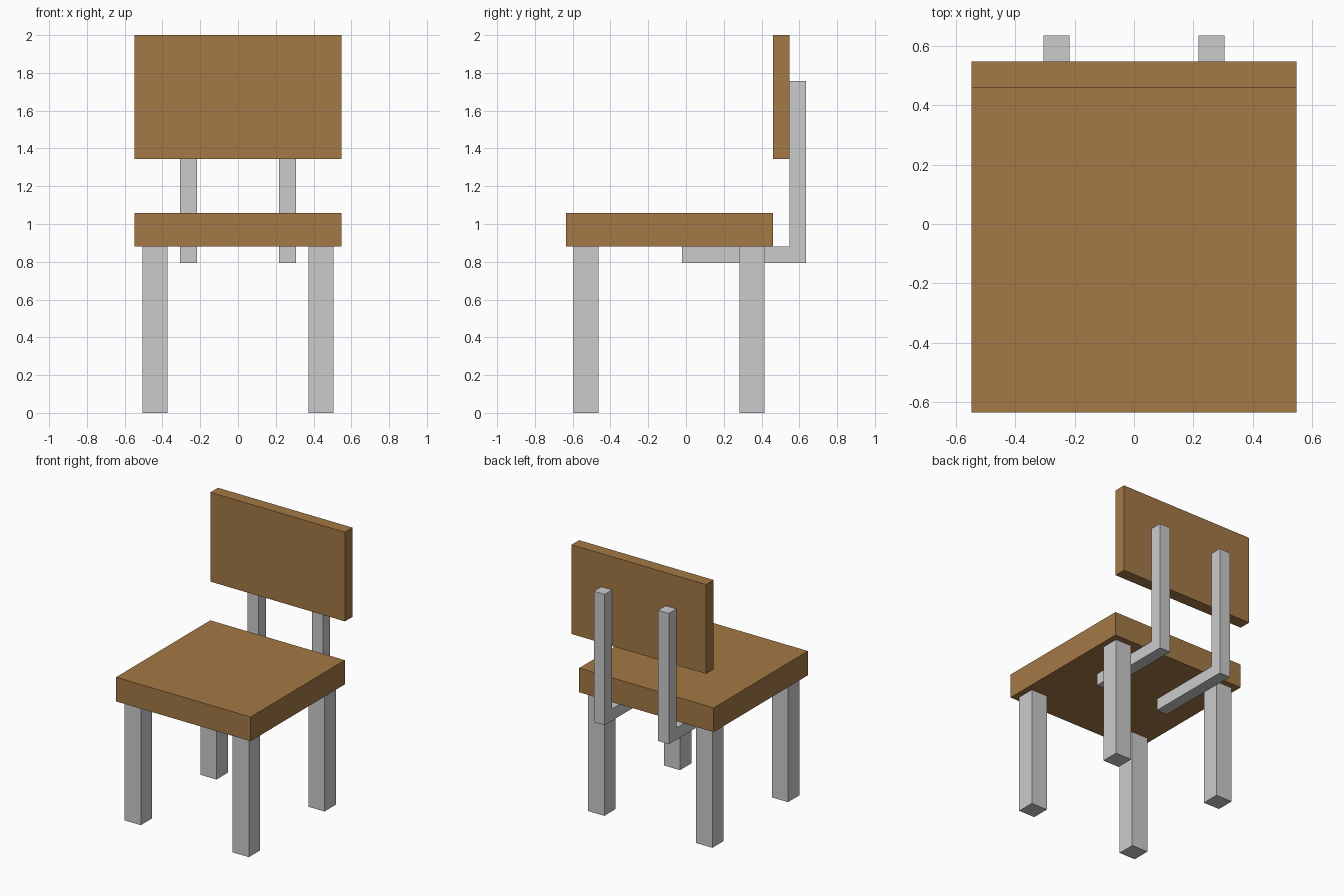
import bpy, bmesh

if "Cube" in bpy.data.objects:
    bpy.data.objects.remove(bpy.data.objects["Cube"])


def material(name, color):
    mat = bpy.data.materials.new(name)
    mat.diffuse_color = color
    mat.use_nodes = True
    mat.node_tree.nodes["Principled BSDF"].inputs["Base Color"].default_value = mat.diffuse_color
    return mat


def extrude_profile(name, yz, x0, x1, mat=None):
    """Extrude a side-view (y, z) outline from x0 to x1."""
    bm = bmesh.new()
    face = bm.faces.new([bm.verts.new((x0, y, z)) for y, z in yz])
    result = bmesh.ops.extrude_face_region(bm, geom=[face])
    moved = [v for v in result["geom"] if isinstance(v, bmesh.types.BMVert)]
    bmesh.ops.translate(bm, verts=moved, vec=(x1 - x0, 0, 0))
    bmesh.ops.recalc_face_normals(bm, faces=bm.faces)
    mesh = bpy.data.meshes.new(name)
    bm.to_mesh(mesh)
    bm.free()
    if mat:
        mesh.materials.append(mat)
    obj = bpy.data.objects.new(name, mesh)
    bpy.context.collection.objects.link(obj)
    return obj


def box(name, x, y, z, mat=None):
    outline = [(y[0], z[0]), (y[1], z[0]), (y[1], z[1]), (y[0], z[1])]
    return extrude_profile(name, outline, x[0], x[1], mat)


wood = material("wood", (0.37, 0.19, 0.06, 1))

# Wooden seat and backrest
box("seat", (-0.548, 0.548), (-0.636, 0.46), (0.88, 1.058), wood)
box("backrest", (-0.548, 0.548), (0.461, 0.549), (1.343, 2.0), wood)

# L-shaped support running under the seat and up behind the backrest
bracket = [(-0.022, 0.793), (0.636, 0.793), (0.636, 1.756),
           (0.549, 1.756), (0.549, 0.88), (-0.022, 0.88)]

for side, s in (("left", -1), ("right", 1)):
    # Square legs
    for end, y in (("front", -0.53), ("rear", 0.35)):
        box(f"{end}_leg_{side}", (s * 0.44 - 0.066, s * 0.44 + 0.066),
            (y - 0.066, y + 0.066), (0, 0.88))
    # Backrest supports
    extrude_profile(f"back_support_{side}", bracket,
                    s * 0.262 - 0.044, s * 0.262 + 0.044)
